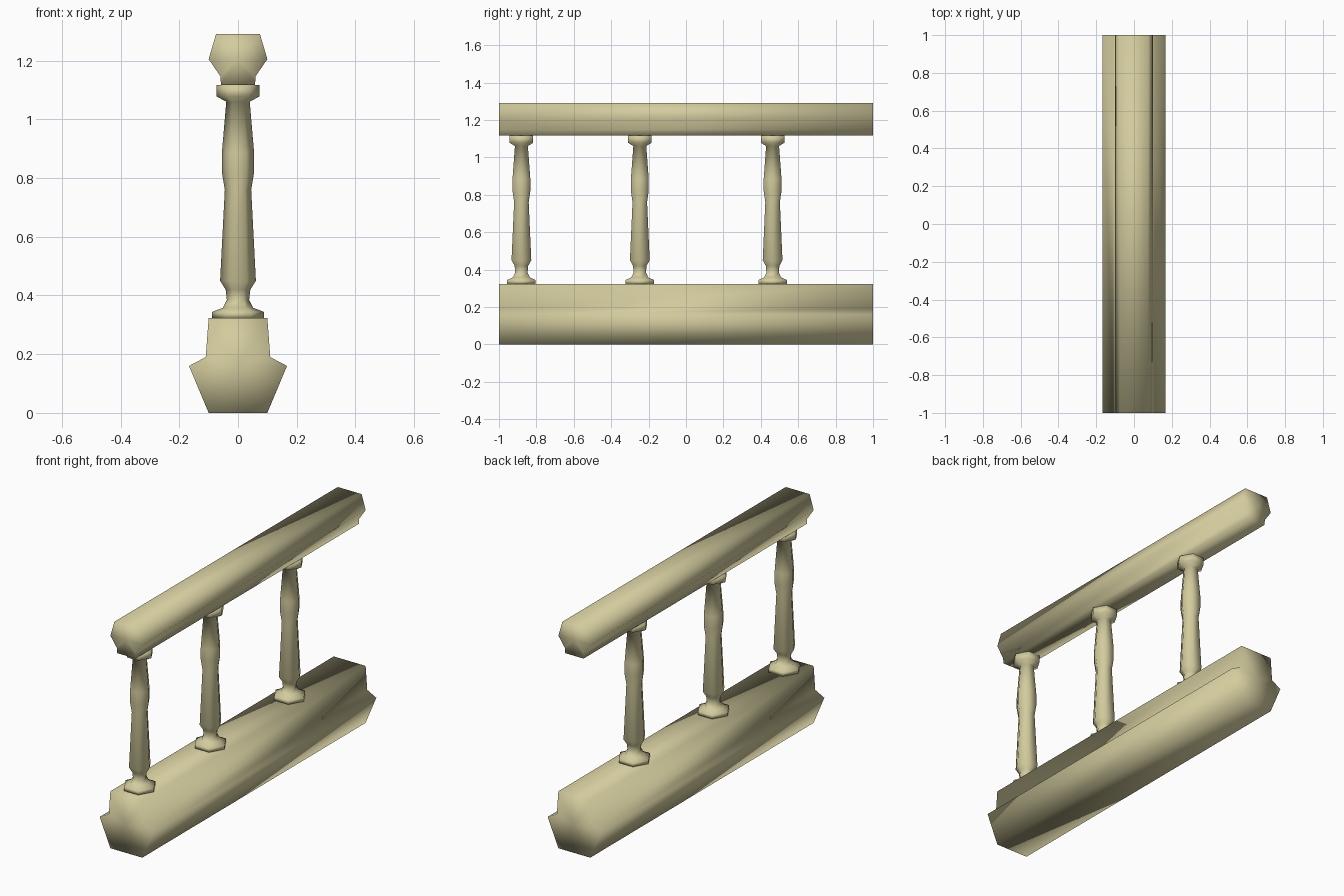
import bpy, bmesh, math

cube = bpy.data.objects.get("Cube")
if cube:
    bpy.data.objects.remove(cube)

stone = bpy.data.materials.new("pale_sandstone")
stone.use_nodes = True
colour = (0.65, 0.6, 0.34, 1)
stone.diffuse_color = colour
stone.node_tree.nodes["Principled BSDF"].inputs["Base Color"].default_value = colour


def finish(name, bm):
    bmesh.ops.recalc_face_normals(bm, faces=bm.faces)
    for f in bm.faces:
        f.smooth = True
    mesh = bpy.data.meshes.new(name)
    bm.to_mesh(mesh)
    bm.free()
    mesh.materials.append(stone)
    obj = bpy.data.objects.new(name, mesh)
    bpy.context.collection.objects.link(obj)
    return obj


def bridge(bm, a, b):
    for i in range(len(a)):
        j = (i + 1) % len(a)
        bm.faces.new((a[i], a[j], b[j], b[i]))


def fan(bm, ring, centre):
    c = bm.verts.new(centre)
    for i in range(len(ring)):
        bm.faces.new((ring[i], ring[(i + 1) % len(ring)], c))


def beam(name, half, mid_z):
    """Mirrored half profile (x, z) run along y, with fanned ends."""
    outline = half + [(-x, z) for x, z in reversed(half)]
    bm = bmesh.new()
    rings = [[bm.verts.new((x, y, z)) for x, z in outline] for y in (-1, 1)]
    bridge(bm, *rings)
    for ring, y in zip(rings, (-1, 1)):
        fan(bm, ring, (0, y, mid_z))
    return finish(name, bm)


def baluster(name, y, profile):
    """Six-sided turned post, corners pointing along x."""
    bm = bmesh.new()
    rings = []
    for r, z in profile:
        rings.append([bm.verts.new((r * math.cos(k * math.pi / 3),
                                    y + r * math.sin(k * math.pi / 3), z))
                      for k in range(6)])
    for a, b in zip(rings, rings[1:]):
        bridge(bm, a, b)
    for ring in (rings[0], rings[-1]):
        bm.faces.new(ring)
    return finish(name, bm)


# Plinth and handrail
beam("base_plinth", [(0.1, 0), (0.167, 0.16), (0.11, 0.19), (0.1, 0.323)], 0.16)
beam("handrail", [(0.058, 1.117), (0.06, 1.147), (0.1, 1.205), (0.075, 1.29)], 1.205)

# Turned posts
post = [(0.088, 0.323), (0.088, 0.344), (0.052, 0.358), (0.038, 0.385),
        (0.042, 0.42), (0.061, 0.45), (0.045, 0.76), (0.055, 0.82),
        (0.055, 0.885), (0.04, 1.06), (0.073, 1.078), (0.073, 1.117)]
for label, y in (("front", -0.88), ("middle", -0.247), ("back", 0.463)):
    baluster(label + "_baluster", y, post)
